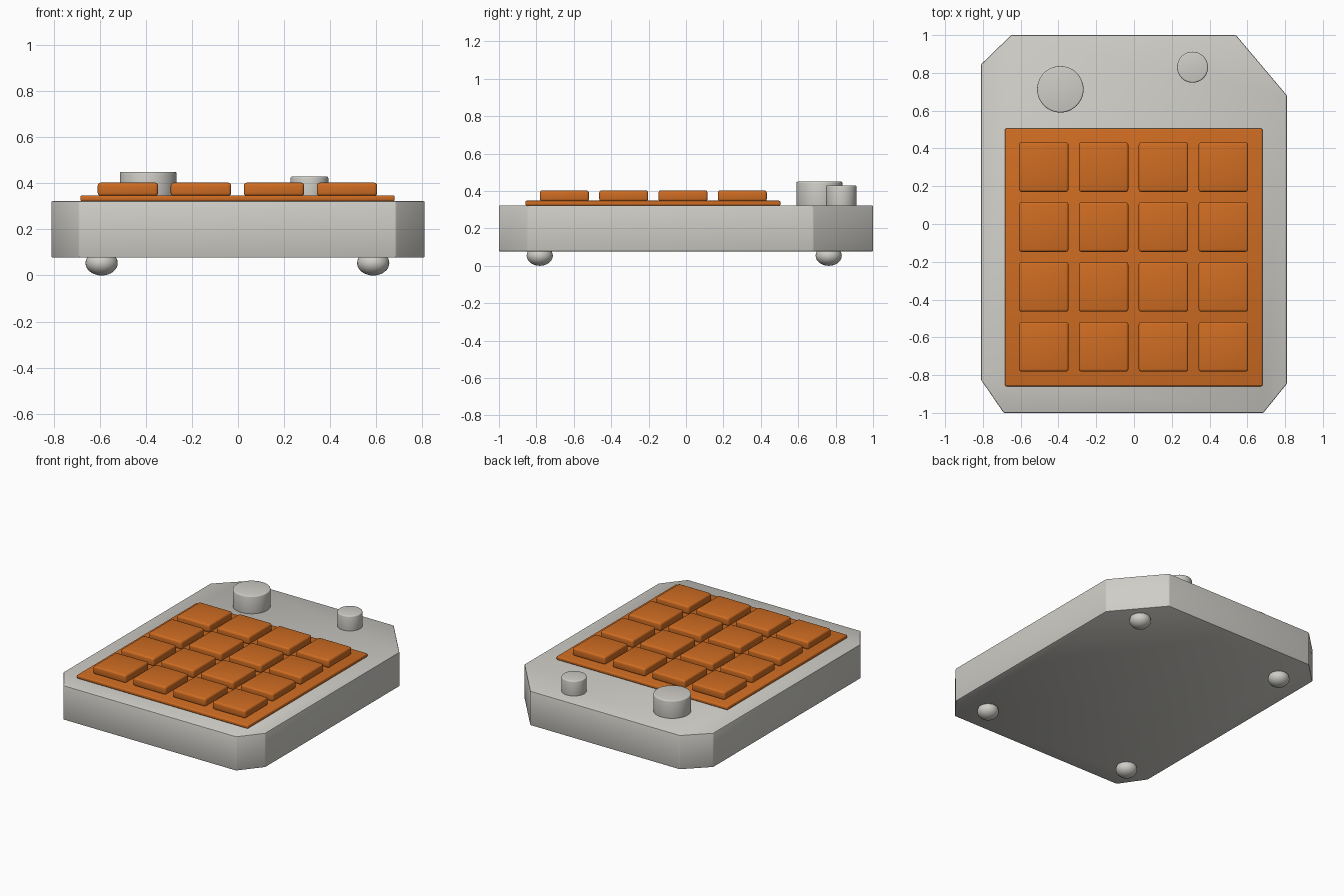
import bpy, bmesh, math

if "Cube" in bpy.data.objects:
    bpy.data.objects.remove(bpy.data.objects["Cube"])


def material(name, rgb):
    m = bpy.data.materials.new(name)
    m.diffuse_color = (*rgb, 1)
    m.use_nodes = True
    m.node_tree.nodes["Principled BSDF"].inputs["Base Color"].default_value = m.diffuse_color
    return m


GREY = material("warm grey", (0.62, 0.61, 0.57))
ORANGE = material("orange", (0.62, 0.15, 0.016))


def finish(bm, name, mat, bevel=0.0, segments=3):
    me = bpy.data.meshes.new(name)
    bmesh.ops.recalc_face_normals(bm, faces=bm.faces)
    bm.to_mesh(me)
    bm.free()
    me.materials.append(mat)
    ob = bpy.data.objects.new(name, me)
    bpy.context.collection.objects.link(ob)
    bpy.ops.object.select_all(action='DESELECT')
    ob.select_set(True)
    bpy.context.view_layer.objects.active = ob
    if bevel:
        mod = ob.modifiers.new("edge_bevel", 'BEVEL')
        mod.width = bevel
        mod.segments = segments
        mod.limit_method = 'ANGLE'
        mod.angle_limit = math.radians(35)
        bpy.ops.object.modifier_apply(modifier=mod.name)
    bpy.ops.object.shade_smooth_by_angle(angle=math.radians(35))
    return ob


def prism(name, outline, z0, z1, mat, bevel, segments=3):
    bm = bmesh.new()
    face = bm.faces.new([bm.verts.new((x, y, z0)) for x, y in outline])
    ext = bmesh.ops.extrude_face_region(bm, geom=[face])
    top = [v for v in ext["geom"] if isinstance(v, bmesh.types.BMVert)]
    bmesh.ops.translate(bm, verts=top, vec=(0, 0, z1 - z0))
    return finish(bm, name, mat, bevel, segments)


def slab(name, x, y, w, d, z0, z1, mat, bevel):
    w, d = w / 2, d / 2
    return prism(name, [(x - w, y - d), (x + w, y - d), (x + w, y + d), (x - w, y + d)],
                 z0, z1, mat, bevel)


def knob(name, x, y, r, z0, z1):
    ring = [(x + r * math.cos(i * math.tau / 48), y + r * math.sin(i * math.tau / 48))
            for i in range(48)]
    return prism(name, ring, z0, z1, GREY, 0.008)


# Body with unevenly clipped corners
prism("body", [(-0.69, -1), (0.685, -1), (0.81, -0.845), (0.81, 0.68),
               (0.54, 1), (-0.65, 1), (-0.81, 0.845), (-0.81, -0.825)],
      0.077, 0.323, GREY, 0.006, 2)

# Pad sheet and 4 x 4 grid of pads
slab("pad_sheet", -0.002, -0.177, 1.364, 1.364, 0.322, 0.348, ORANGE, 0.008)
for row in range(4):
    for col in range(4):
        slab(f"pad_{row + 1}_{col + 1}", -0.478 + 0.317 * col, 0.301 - 0.317 * row,
             0.262, 0.262, 0.345, 0.403, ORANGE, 0.013)

# Knobs
knob("large_knob", -0.39, 0.713, 0.123, 0.31, 0.45)
knob("small_knob", 0.31, 0.83, 0.082, 0.31, 0.43)

# Rounded feet
for name, x, y in (("front_left_foot", -0.592, -0.782), ("front_right_foot", 0.587, -0.782),
                   ("back_left_foot", -0.592, 0.763), ("back_right_foot", 0.587, 0.763)):
    bm = bmesh.new()
    bmesh.ops.create_uvsphere(bm, u_segments=32, v_segments=16, radius=1)
    bmesh.ops.scale(bm, vec=(0.07, 0.07, 0.054), verts=bm.verts)
    bmesh.ops.translate(bm, vec=(x, y, 0.054), verts=bm.verts)
    finish(bm, name, GREY)
